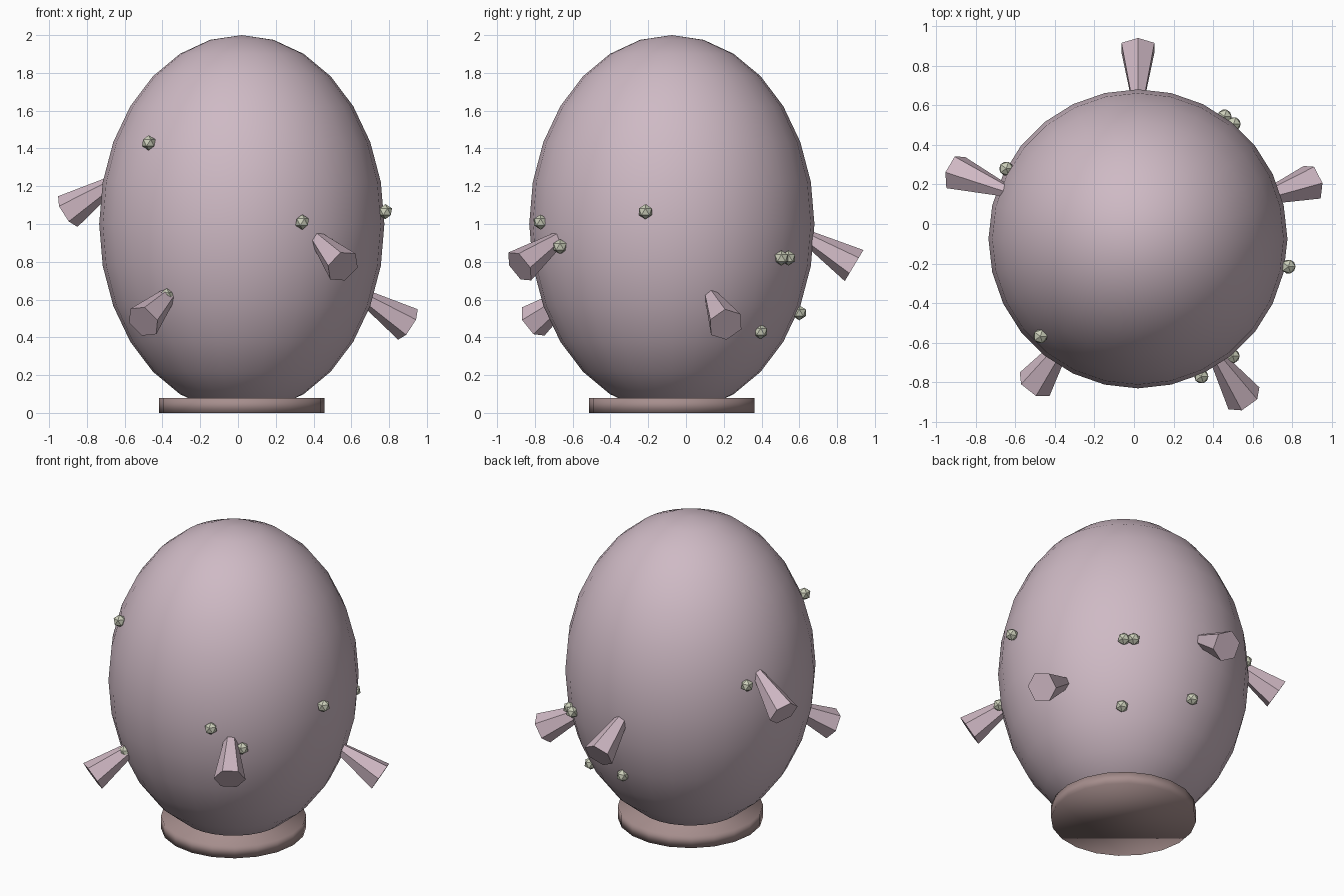
import bpy, bmesh
from math import radians, cos, sin
from mathutils import Vector, Matrix

cube = bpy.data.objects.get("Cube")
if cube:
    bpy.data.objects.remove(cube, do_unlink=True)

AXIS = Vector((0.02, -0.075, 0))


def material(name, rgb):
    m = bpy.data.materials.new(name)
    m.use_nodes = True
    m.diffuse_color = (*rgb, 1)
    bsdf = next(n for n in m.node_tree.nodes if n.type == 'BSDF_PRINCIPLED')
    bsdf.inputs["Base Color"].default_value = (*rgb, 1)
    return m


def finish(bm, name, mat, smooth):
    for f in bm.faces:
        f.smooth = smooth
    mesh = bpy.data.meshes.new(name)
    bm.to_mesh(mesh)
    bm.free()
    mesh.materials.append(mat)
    ob = bpy.data.objects.new(name, mesh)
    bpy.context.collection.objects.link(ob)
    return ob


body_mat = material("dusty pink", (0.62, 0.49, 0.555))
spike_mat = material("rosy pink", (0.62, 0.475, 0.545))
base_mat = material("dull brown", (0.38, 0.27, 0.265))
bead_mat = material("pale sage", (0.60, 0.62, 0.49))

# Egg-shaped body
bm = bmesh.new()
bmesh.ops.create_uvsphere(bm, u_segments=28, v_segments=14, radius=1)
bmesh.ops.scale(bm, vec=(0.755, 0.755, 1), verts=bm.verts)
bmesh.ops.translate(bm, vec=AXIS + Vector((0, 0, 1)), verts=bm.verts)
finish(bm, "body", body_mat, True)

# Round foot, softly shaded all over
bm = bmesh.new()
bmesh.ops.create_cone(bm, cap_ends=True, segments=20, radius1=0.4375,
                      radius2=0.4375, depth=0.08)
bmesh.ops.translate(bm, vec=AXIS + Vector((0, 0, 0.04)), verts=bm.verts)
finish(bm, "base", base_mat, True)

# Flared six-sided spikes: angle around, distance and height of the outer end
LENGTH = 0.32
spikes = [(18, 0.925, 0.468), (90, 0.965, 0.78), (160, 0.98, 1.066),
          (234.6, 0.90, 0.484), (303.6, 0.967, 0.775)]
for i, (angle, dist, height) in enumerate(spikes, 1):
    a, tilt = radians(angle), radians(-31)
    out = Vector((cos(a), sin(a), 0))
    direction = out * cos(tilt) + Vector((0, 0, sin(tilt)))
    turn = Vector((0, 0, 1)).rotation_difference(direction).to_matrix().to_4x4()
    centre = AXIS + out * dist + Vector((0, 0, height)) - direction * LENGTH / 2
    bm = bmesh.new()
    bmesh.ops.create_cone(bm, cap_ends=True, segments=6, radius1=0.033,
                          radius2=0.096, depth=LENGTH,
                          matrix=Matrix.Translation(centre) @ turn)
    finish(bm, f"spike_{i}", spike_mat, False)

# Small faceted beads on the surface
beads = [(-0.473, -0.567, 1.43), (0.34, -0.77, 1.01), (0.78, -0.215, 1.065),
         (-0.378, -0.655, 0.62), (0.498, -0.667, 0.88), (0.457, 0.543, 0.82),
         (0.503, 0.505, 0.82), (0.425, 0.395, 0.43), (0.045, 0.60, 0.53),
         (-0.645, 0.28, 1.19)]
for i, spot in enumerate(beads, 1):
    bm = bmesh.new()
    bmesh.ops.create_icosphere(bm, subdivisions=1, radius=0.04,
                               matrix=Matrix.Translation(spot))
    finish(bm, f"bead_{i}", bead_mat, False)
